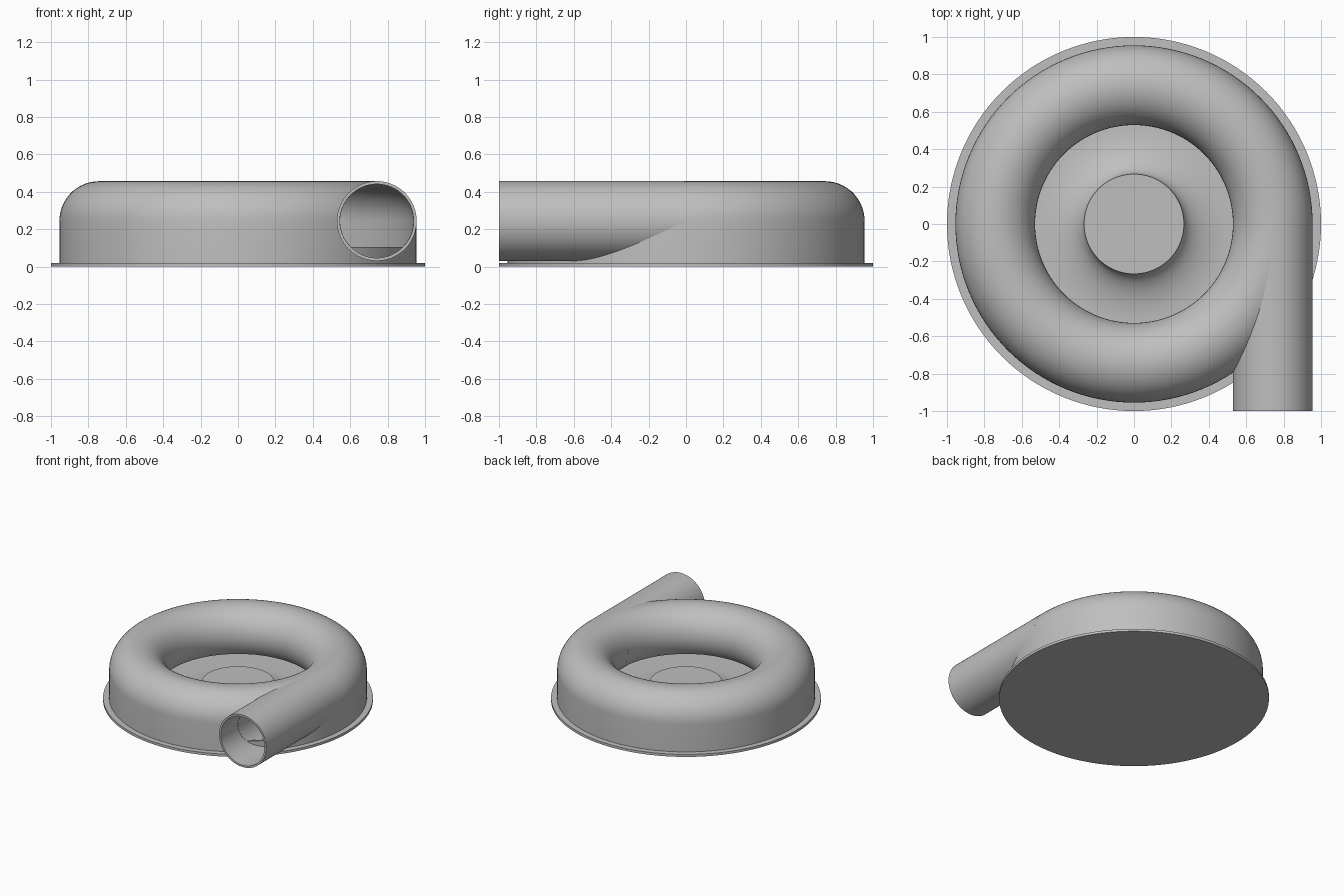
import bpy, bmesh, math
from mathutils import Matrix, Vector

if "Cube" in bpy.data.objects:
    bpy.data.objects.remove(bpy.data.objects["Cube"])

# Single cast-metal material
GREY = (0.52, 0.52, 0.52, 1)
metal = bpy.data.materials.new("cast_grey")
metal.use_nodes = True
metal.diffuse_color = GREY
metal.node_tree.nodes["Principled BSDF"].inputs["Base Color"].default_value = GREY

# Main dimensions
RING, TUBE_Z = 0.742, 0.244
OUTER, BORE = 0.213, 0.197
PLATE_TOP, LIP_Z = 0.02, 0.105


def select_only(obj):
    bpy.ops.object.select_all(action='DESELECT')
    obj.select_set(True)
    bpy.context.view_layer.objects.active = obj


def smooth(obj):
    select_only(obj)
    bpy.ops.object.shade_smooth_by_angle(angle=math.radians(30))


def lathe(name, profile, closed=False, steps=128, matrix=None):
    """Revolve (radius, height) points about the z axis."""
    bm = bmesh.new()
    verts = [bm.verts.new((r, 0, z)) for r, z in profile]
    pairs = list(zip(verts, verts[1:]))
    if closed:
        pairs.append((verts[-1], verts[0]))
    edges = [bm.edges.new(p) for p in pairs]
    bmesh.ops.spin(bm, geom=verts + edges, cent=(0, 0, 0), axis=(0, 0, 1),
                   angle=math.tau, steps=steps, use_duplicate=False)
    bmesh.ops.remove_doubles(bm, verts=bm.verts, dist=1e-5)
    bmesh.ops.recalc_face_normals(bm, faces=bm.faces)
    if matrix:
        bm.transform(matrix)
    mesh = bpy.data.meshes.new(name)
    bm.to_mesh(mesh)
    bm.free()
    mesh.materials.append(metal)
    obj = bpy.data.objects.new(name, mesh)
    bpy.context.collection.objects.link(obj)
    return obj


def arc(radius, steps=32):
    """Scroll section from the outer wall, over the top, to the inner lip."""
    end = math.pi + math.asin((TUBE_Z - LIP_Z) / radius)
    return [(RING + radius * math.cos(end * i / steps),
             TUBE_Z + radius * math.sin(end * i / steps)) for i in range(steps + 1)]


# Base plate
plate = lathe("base_plate", [(0, 0), (1, 0), (1, PLATE_TOP), (0, PLATE_TOP)])

# Flared hub: concave quarter curve from the plate up to a flat top
HUB_R, HUB_EDGE, HUB_TOP = 0.267, 0.53, 0.15
flare = []
for i in range(21):
    a = math.pi / 2 * i / 20
    flare.append((HUB_EDGE - (HUB_EDGE - HUB_R) * math.sin(a),
                  HUB_TOP - (HUB_TOP - PLATE_TOP) * math.cos(a)))
hub = lathe("hub", [(0, PLATE_TOP)] + flare + [(0, HUB_TOP)])

# Hollow scroll housing with a straight outer skirt
section = [(RING + OUTER, PLATE_TOP)] + arc(OUTER)
section += arc(BORE)[::-1] + [(RING + BORE, PLATE_TOP)]
scroll = lathe("scroll_housing", section, closed=True)

# Tangential outlet pipe
START, END = -1.0, -0.01
along_y = Matrix.Translation((RING, 0, TUBE_Z)) @ Matrix.Rotation(-math.pi / 2, 4, 'X')
pipe = lathe("outlet_pipe", [(OUTER, START), (OUTER, END), (BORE, END), (BORE, START)],
             closed=True, steps=96, matrix=along_y)

# Opening through the scroll wall, left standing below the lip height
cutter = lathe("outlet_cutter", [(0, START - 0.1), (BORE - 0.001, START - 0.1),
                                 (BORE - 0.001, END), (0, END)], steps=96, matrix=along_y)
bm = bmesh.new()
bm.from_mesh(cutter.data)
cut = bmesh.ops.bisect_plane(bm, geom=bm.verts[:] + bm.edges[:] + bm.faces[:],
                             plane_co=Vector((0, 0, LIP_Z)), plane_no=Vector((0, 0, 1)),
                             clear_inner=True)
bmesh.ops.holes_fill(bm, edges=[e for e in bm.edges if e.is_boundary])
bmesh.ops.recalc_face_normals(bm, faces=bm.faces)
bm.to_mesh(cutter.data)
bm.free()

select_only(scroll)
opening = scroll.modifiers.new("outlet_opening", 'BOOLEAN')
opening.operation = 'DIFFERENCE'
opening.solver = 'EXACT'
opening.object = cutter
bpy.ops.object.modifier_apply(modifier=opening.name)
bpy.data.objects.remove(cutter)

for part in (plate, hub, scroll, pipe):
    smooth(part)
